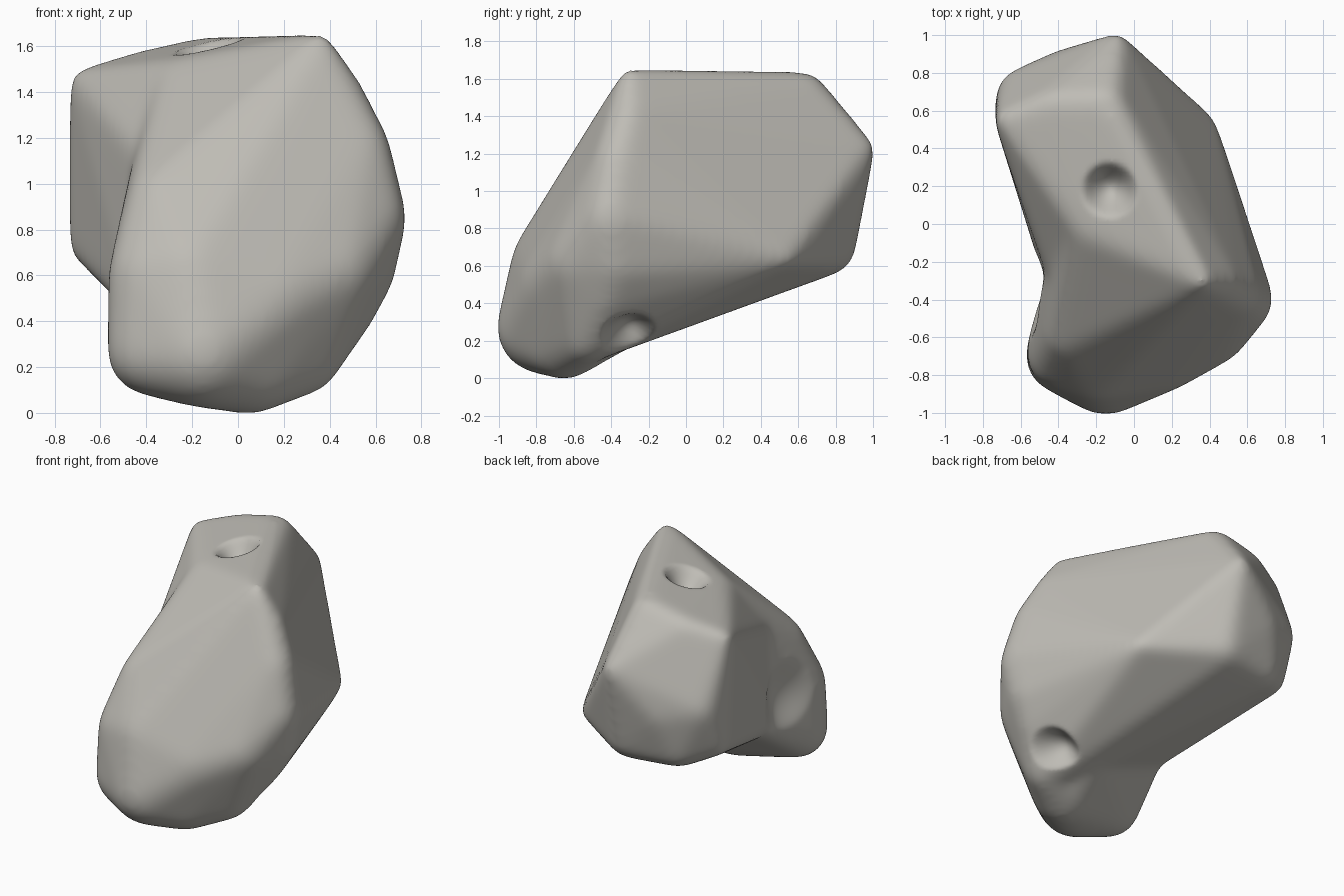
import bpy
import bmesh
from mathutils import Vector

# Remove the default object only
default_cube = bpy.data.objects.get("Cube")
if default_cube:
    bpy.data.objects.remove(default_cube, do_unlink=True)


def make_material(name, colour):
    material = bpy.data.materials.new(name)
    material.use_nodes = True
    material.diffuse_color = colour
    shader = next(n for n in material.node_tree.nodes if n.type == "BSDF_PRINCIPLED")
    shader.inputs["Base Color"].default_value = colour
    shader.inputs["Roughness"].default_value = 0.8
    return material


def sphere_directions():
    """Evenly spread unit vectors, used to round every corner."""
    ball = bmesh.new()
    bmesh.ops.create_icosphere(ball, subdivisions=3, radius=1)
    directions = [v.co.normalized() for v in ball.verts]
    ball.free()
    return directions


def add_rounded_hull(bm, corners, directions):
    """Add a convex lump wrapped round balls given as (x, y, z, radius)."""
    verts = [bm.verts.new(Vector((x, y, z)) + radius * d)
             for x, y, z, radius in corners for d in directions]
    bmesh.ops.convex_hull(bm, input=verts)
    loose = [v for v in verts if v.is_valid and not v.link_faces]
    bmesh.ops.delete(bm, geom=loose, context="VERTS")


def apply_modifier(obj, kind, **settings):
    modifier = obj.modifiers.new(kind.title(), kind)
    for key, value in settings.items():
        setattr(modifier, key, value)
    bpy.context.view_layer.objects.active = obj
    bpy.ops.object.modifier_apply(modifier=modifier.name)


def press_dent(mesh, centre, direction, radius, depth):
    """Push a round hollow into the surface along a direction."""
    centre, direction = Vector(centre), Vector(direction).normalized()
    for v in mesh.vertices:
        offset = v.co - centre
        along = offset.dot(direction)
        distance = (offset - along * direction).length / radius
        if distance < 1 and abs(along) < 0.3:
            v.co += direction * depth * (1 - distance ** 2) ** 1.5


# Front peak, right bulge and middle, shared by back and foot
peak = (.36, -.3, 1.605, .055)
right_side = [
    (.46, -.3, 1.4, .09), (.53, -.36, 1.15, .14), (.57, -.4, .85, .17),
    (.53, -.38, .62, .16), (.46, -.42, .45, .14), (.41, -.55, .62, .2),
    (.3, -.53, .22, .14), (.1, -.55, .95, .15),
]

# Back mass: sloping top, overhanging back and drawn-in left wall
back_corners = [
    # top ridge and left corner
    (-.15, .63, 1.52, .12), (-.42, .63, 1.48, .1), (-.69, .55, 1.45, .05),
    # back point and puffed back wall
    (-.09, .965, 1.23, .05), (-.58, .68, 1, .15), (-.35, .75, .95, .18),
    (.14, .7, .93, .08),
    # lower back edge
    (-.1, .76, .7, .15), (-.66, .6, .73, .08), (-.45, .72, .68, .12),
    (.39, .53, .64, .05),
    # left edge of the top
    (-.36, .1, 1.34, .13),
]

# Waist where the back narrows before the foot
waist_corners = [
    (-.2, 0, 1.38, .18), (-.33, -.25, 1.1, .13),
    (-.34, -.3, .48, .13), (.1, -.3, .33, .15),
]

# Rounded foot swelling out at the front
foot_corners = [
    # sole
    (-.15, -.765, .27, .25), (.05, -.65, .19, .2), (-.375, -.7, .27, .2),
    # swelling front and left side
    (-.2, -.68, .6, .26), (-.37, -.68, .6, .2), (.15, -.65, .5, .24),
    # upper rim
    (-.2, -.58, .85, .2), (-.32, -.56, .92, .17),
]

masses = [
    [peak] + right_side + back_corners + waist_corners,
    [peak] + right_side + foot_corners,
    [peak] + waist_corners + foot_corners,
]
bm = bmesh.new()
directions = sphere_directions()
for corners in masses:
    add_rounded_hull(bm, corners, directions)
bmesh.ops.recalc_face_normals(bm, faces=bm.faces)
mesh = bpy.data.meshes.new("boulder")
bm.to_mesh(mesh)
bm.free()
boulder = bpy.data.objects.new("boulder", mesh)
bpy.context.collection.objects.link(boulder)
bpy.ops.object.select_all(action="DESELECT")
boulder.select_set(True)

# Fuse the masses into one skin and wear the joins smooth
apply_modifier(boulder, "REMESH", mode="VOXEL", voxel_size=0.02)
apply_modifier(boulder, "SMOOTH", factor=0.5, iterations=50)
mesh = boulder.data

# Hollow on top, pit low on the right, scoop behind the foot on the other side
press_dent(mesh, (-.13, .18, 1.6), (.1, .1, -1), .15, .13)
press_dent(mesh, (.45, -.31, .22), (-.8, 0, .5), .15, .12)
press_dent(mesh, (-.5, -.38, .65), (1, -.2, 0), .25, .05)
apply_modifier(boulder, "SMOOTH", factor=0.5, iterations=2)

# Plain stone finish
mesh.materials.clear()
mesh.materials.append(make_material("warm_grey_stone", (.52, .505, .465, 1)))
for face in mesh.polygons:
    face.material_index = 0
    face.use_smooth = True
